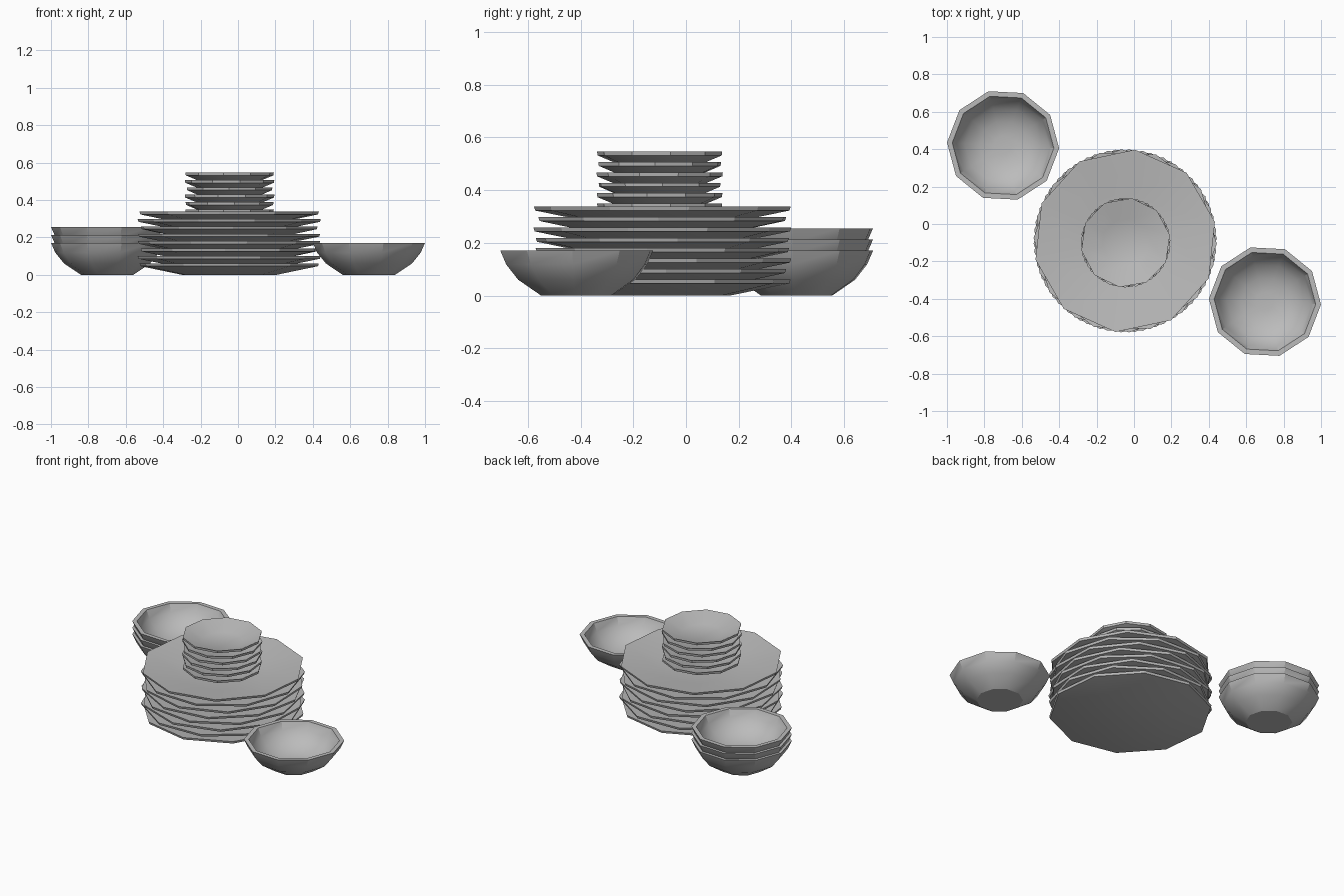
import bpy, bmesh, math

cube = bpy.data.objects.get("Cube")
if cube:
    bpy.data.objects.remove(cube, do_unlink=True)

SIDES = 10

# One plain ceramic grey
grey = bpy.data.materials.new("ceramic_grey")
grey.use_nodes = True
colour = (0.5, 0.5, 0.5, 1)
grey.diffuse_color = colour
grey.node_tree.nodes["Principled BSDF"].inputs["Base Color"].default_value = colour


def lathe(name, profile):
    """Ten-sided dish: rings from the foot, over the rim, to the inner floor."""
    bm = bmesh.new()
    rings = []
    for r, z in profile:
        angles = [math.tau * i / SIDES for i in range(SIDES)]
        rings.append([bm.verts.new((r * math.cos(a), r * math.sin(a), z)) for a in angles])
    for low, high in zip(rings, rings[1:]):
        for i in range(SIDES):
            j = (i + 1) % SIDES
            bm.faces.new((low[i], low[j], high[j], high[i]))
    bm.faces.new(rings[0][::-1])
    bm.faces.new(rings[-1])
    mesh = bpy.data.meshes.new(name)
    bm.to_mesh(mesh)
    bm.free()
    mesh.materials.append(grey)
    return mesh


def stack(name, mesh, centre, base, step, count, turn, twist):
    """Pile copies of one dish, each turned a little further."""
    for k in range(count):
        obj = bpy.data.objects.new(f"{name}_{k + 1}", mesh)
        bpy.context.collection.objects.link(obj)
        obj.location = (*centre, base + k * step)
        obj.rotation_euler.z = math.radians(turn + k * twist)
        if k == 0:
            bpy.ops.object.select_all(action="DESELECT")
            obj.select_set(True)
            bpy.context.view_layer.objects.active = obj
            bpy.ops.object.shade_smooth_by_angle(angle=math.radians(30))


def plate(name, radius):
    """Shallow plate with a thin upright rim."""
    return lathe(name, [(radius * 0.53, 0), (radius * 0.99, 0.046), (radius, 0.061),
                        (radius * 0.97, 0.06), (radius * 0.53, 0.016)])


# Dinner plates with side plates on top
stack("dinner_plate", plate("dinner_plate", 0.49), (-0.047, -0.09), 0, 0.0395, 8, 24, 13.7)
stack("side_plate", plate("side_plate", 0.24), (-0.045, -0.1), 0.288, 0.0395, 6, 10, 14.4)

# Bowls: a single one and a nested pile
bowl = lathe("bowl", [(0.14, 0), (0.23, 0.06), (0.277, 0.118), (0.3, 0.17), (0.272, 0.17),
                      (0.25, 0.12), (0.205, 0.07), (0.13, 0.03), (0.05, 0.022)])
stack("single_bowl", bowl, (0.7, -0.415), 0, 0, 1, 33, 0)
stack("stacked_bowl", bowl, (-0.7, 0.42), 0, 0.0425, 3, 33, 0)
